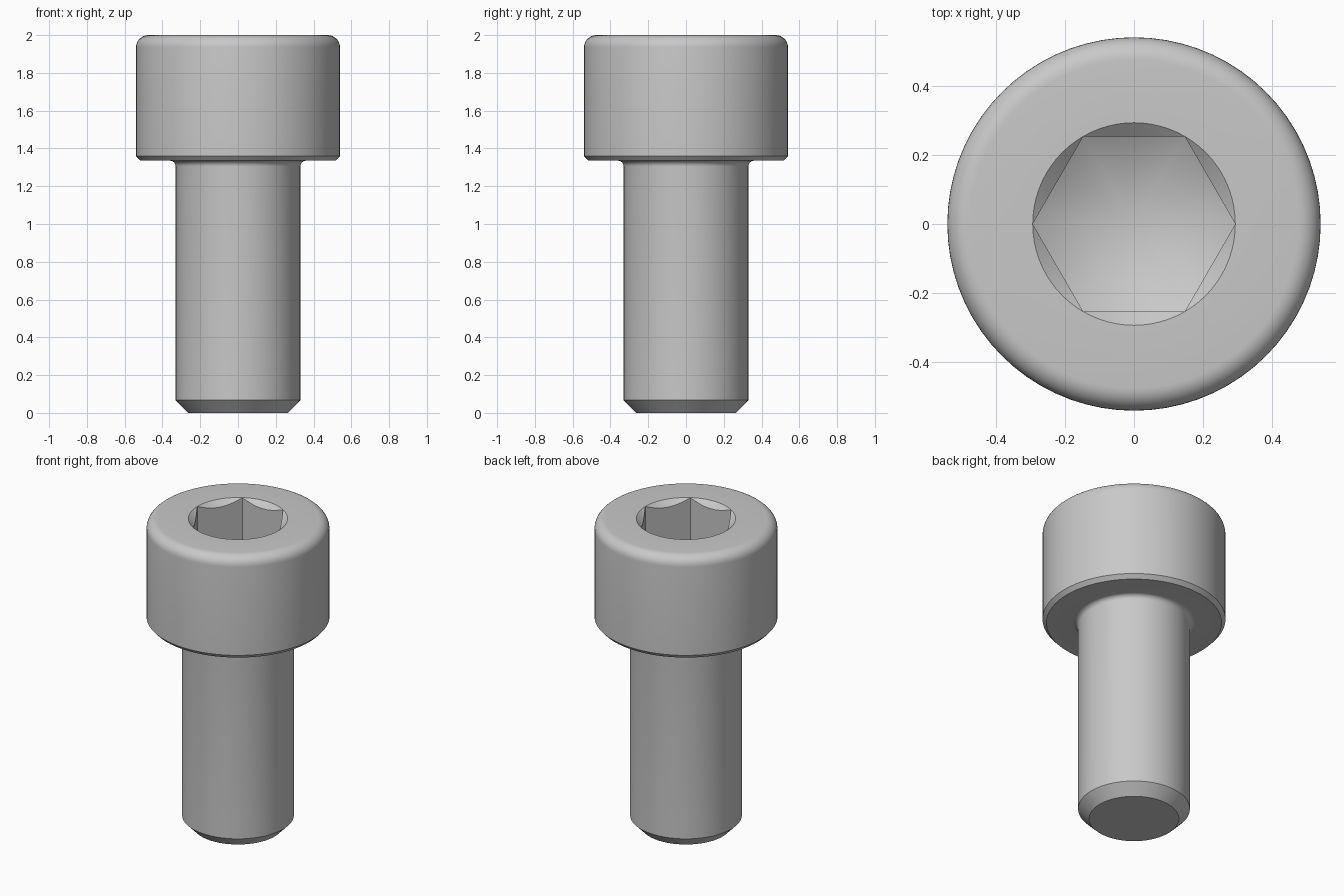
import bpy, bmesh
from math import cos, sin, pi, radians

old = bpy.data.objects.get("Cube")
if old:
    bpy.data.objects.remove(old, do_unlink=True)

SEGMENTS = 72
SHANK_R, HEAD_R = 0.33, 0.54
HEAD_Z, TOP_Z = 1.335, 2.0
SOCKET_R = 0.293                     # across the hexagon corners
SOCKET_FLAT = SOCKET_R * cos(pi / 6)
CONE_TIP_Z, CONE_SLOPE = 1.5, 0.577


def arc(cx, cz, r, start, end, steps=8):
    """Points of a fillet as (radius, height)."""
    angles = [radians(start + (end - start) * i / steps) for i in range(steps + 1)]
    return [(cx + r * cos(a), cz + r * sin(a)) for a in angles]


def hex_radius(a):
    return SOCKET_FLAT / cos(a % (pi / 3) - pi / 6)


def chamfer_rim(a):
    r = hex_radius(a)
    return r, TOP_Z - (SOCKET_R - r) * 0.85


def socket_floor(a):
    r = hex_radius(a)
    return r, CONE_TIP_Z + r * CONE_SLOPE


# Outer profile: point chamfer, shank, neck fillet, head chamfer, rounded crown
profile = [(0.265, 0), (SHANK_R, 0.067)]
profile += arc(SHANK_R + 0.03, HEAD_Z - 0.03, 0.03, 180, 90)
profile += [(0.517, HEAD_Z), (HEAD_R, HEAD_Z + 0.025)]
profile += arc(HEAD_R - 0.065, TOP_Z - 0.065, 0.065, 0, 90)
profile += [(SOCKET_R, TOP_Z)]
rings = [lambda a, p=p: p for p in profile] + [chamfer_rim, socket_floor]

# Sweep every ring round the axis and bridge neighbours
bm = bmesh.new()
loops = []
for ring in rings:
    loop = []
    for i in range(SEGMENTS):
        a = 2 * pi * i / SEGMENTS
        r, z = ring(a)
        loop.append(bm.verts.new((r * cos(a), r * sin(a), z)))
    loops.append(loop)
for low, high in zip(loops, loops[1:]):
    for i in range(SEGMENTS):
        j = (i + 1) % SEGMENTS
        bm.faces.new((low[i], low[j], high[j], high[i]))

# Flat shank end and conical socket floor
bm.faces.new(loops[0][::-1])
tip = bm.verts.new((0, 0, CONE_TIP_Z))
for i in range(SEGMENTS):
    bm.faces.new((loops[-1][i], loops[-1][(i + 1) % SEGMENTS], tip))
bmesh.ops.remove_doubles(bm, verts=bm.verts, dist=0.0001)
bmesh.ops.recalc_face_normals(bm, faces=bm.faces)

mesh = bpy.data.meshes.new("socket_head_screw")
bm.to_mesh(mesh)
bm.free()
screw = bpy.data.objects.new("socket_head_screw", mesh)
bpy.context.collection.objects.link(screw)

# Steel grey
steel = bpy.data.materials.new("steel_grey")
steel.use_nodes = True
colour = (0.58, 0.58, 0.58, 1)
steel.diffuse_color = colour
steel.node_tree.nodes["Principled BSDF"].inputs["Base Color"].default_value = colour
mesh.materials.append(steel)

# Smooth surfaces with crisp chamfers and socket edges
bpy.ops.object.select_all(action='DESELECT')
screw.select_set(True)
bpy.context.view_layer.objects.active = screw
bpy.ops.object.shade_smooth_by_angle(angle=radians(30))
